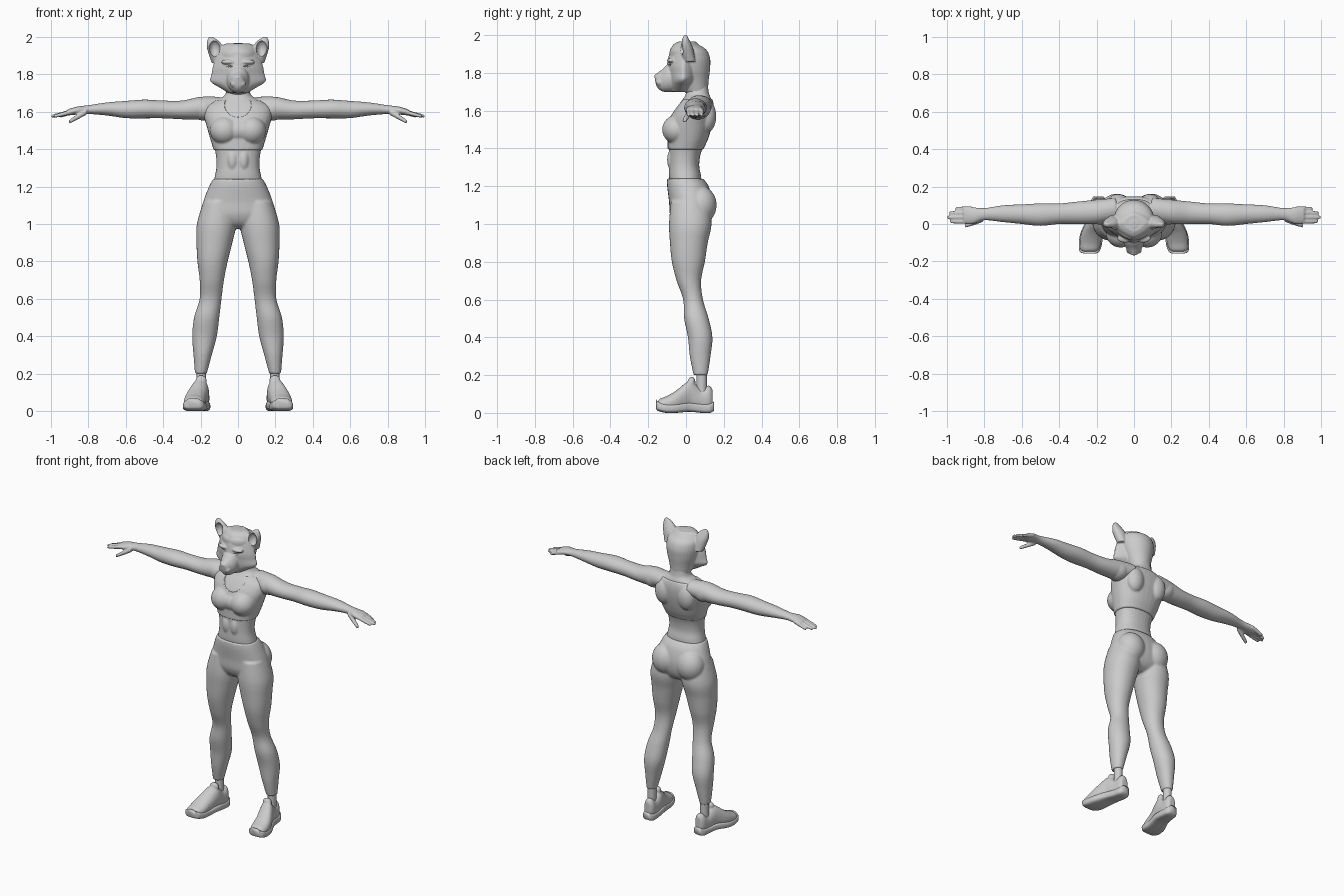
import bpy, bmesh
from math import cos, sin, pi, copysign
from mathutils import Vector, Matrix

default_cube = bpy.data.objects.get("Cube")
if default_cube:
    bpy.data.objects.remove(default_cube)

grey = bpy.data.materials.new("plain_grey")
grey.use_nodes = True
grey.diffuse_color = (0.6, 0.6, 0.6, 1)
grey.node_tree.nodes["Principled BSDF"].inputs["Base Color"].default_value = grey.diffuse_color


# Sections across each axis; without an inner edge they are centred on the body
def level(z, front, back, outer, inner=None):
    return Vector((z, -outer if inner is None else inner, outer, front, back))


def arm_slice(x, front, back, bottom, top):
    return Vector((x, front, back, bottom, top))


def length_slice(y, bottom, top, outer, inner=None):
    return Vector((y, -outer if inner is None else inner, outer, bottom, top))


def grow(section, amount):
    return section + Vector((0, -amount, amount, -amount, amount))


def spline(rows, steps=5):
    """Smooth in-between sections through the given ones."""
    ends = [rows[0]] + rows + [rows[-1]]
    smooth = []
    for a, b, c, d in zip(ends, ends[1:], ends[2:], ends[3:]):
        for k in range(steps):
            t = k / steps
            smooth.append(b + (c - a) * (t / 2) + (a * 2 - b * 5 + c * 4 - d) * (t * t / 2)
                          + (b * 3 - a - c * 3 + d) * (t ** 3 / 2))
    return smooth + [rows[-1]]


def loft(bm, rows, axis="z", power=2.0, pair=False, sides=32):
    """Skin rounded sections along an axis, mirrored when paired."""
    for side in ((1, -1) if pair else (1,)):
        rings = []
        for t, u_min, u_max, v_min, v_max in spline(rows):
            ring = []
            for i in range(sides):
                c, s = cos(2 * pi * i / sides), sin(2 * pi * i / sides)
                u = (u_min + u_max) / 2 + (u_max - u_min) / 2 * copysign(abs(c) ** (2 / power), c)
                v = (v_min + v_max) / 2 + (v_max - v_min) / 2 * copysign(abs(s) ** (2 / power), s)
                x, y, z = {"x": (t, u, v), "y": (u, t, v), "z": (u, v, t)}[axis]
                ring.append(bm.verts.new((x * side, y, z)))
            rings.append(ring)
        for low, high in zip(rings, rings[1:]):
            for i in range(sides):
                j = (i + 1) % sides
                bm.faces.new((low[i], low[j], high[j], high[i]))
        bm.faces.new(rings[0])
        bm.faces.new(rings[-1])


def ball(bm, centre, radii, pair=True):
    """Ellipsoid, mirrored when paired."""
    for side in ((1, -1) if pair else (1,)):
        place = Matrix.Translation((centre[0] * side, centre[1], centre[2]))
        bmesh.ops.create_uvsphere(bm, u_segments=32, v_segments=20, radius=1,
                                  matrix=place @ Matrix.Diagonal((*radii, 1)))


def finish(name, bm, voxel=0, smooth=3, cutter=None):
    """Make the object and fuse its pieces into one smooth skin."""
    bmesh.ops.recalc_face_normals(bm, faces=bm.faces)
    for face in bm.faces:
        face.smooth = True
    mesh = bpy.data.meshes.new(name)
    bm.to_mesh(mesh)
    bm.free()
    mesh.materials.append(grey)
    obj = bpy.data.objects.new(name, mesh)
    bpy.context.collection.objects.link(obj)
    if voxel:
        fuse = obj.modifiers.new("fuse", "REMESH")
        fuse.mode = "VOXEL"
        fuse.voxel_size = voxel
        fuse.use_smooth_shade = True
        soften = obj.modifiers.new("soften", "SMOOTH")
        soften.iterations = smooth
    if cutter:
        cut = obj.modifiers.new("cut", "BOOLEAN")
        cut.operation = "DIFFERENCE"
        cut.solver = "EXACT"
        cut.object = cutter
        cutter.hide_render = True
        cutter.hide_viewport = True
    return obj


# Skin: torso and neck
torso = [level(z=1.18, front=-.08, back=.08, outer=.14),
         level(z=1.25, front=-.09, back=.08, outer=.125),
         level(z=1.31, front=-.09, back=.07, outer=.115),
         level(z=1.38, front=-.09, back=.08, outer=.12),
         level(z=1.45, front=-.09, back=.11, outer=.14),
         level(z=1.52, front=-.09, back=.13, outer=.16),
         level(z=1.58, front=-.07, back=.14, outer=.175),
         level(z=1.63, front=-.04, back=.14, outer=.165),
         level(z=1.67, front=-.01, back=.13, outer=.1),
         level(z=1.7, front=0, back=.12, outer=.065),
         level(z=1.8, front=0, back=.11, outer=.055)]
bm = bmesh.new()
loft(bm, torso, power=2.3)
ball(bm, centre=(.03, -.07, 1.34), radii=(.03, .03, .06))

# Skin: arms, shoulders and palms
arm = [arm_slice(x=.1, front=.02, back=.14, bottom=1.58, top=1.68),
       arm_slice(x=.2, front=0, back=.13, bottom=1.56, top=1.68),
       arm_slice(x=.3, front=0, back=.12, bottom=1.56, top=1.66),
       arm_slice(x=.4, front=0, back=.11, bottom=1.565, top=1.66),
       arm_slice(x=.5, front=-.01, back=.11, bottom=1.565, top=1.665),
       arm_slice(x=.6, front=0, back=.105, bottom=1.566, top=1.658),
       arm_slice(x=.7, front=.01, back=.1, bottom=1.58, top=1.65),
       arm_slice(x=.8, front=.02, back=.085, bottom=1.588, top=1.635),
       arm_slice(x=.86, front=0, back=.09, bottom=1.585, top=1.628),
       arm_slice(x=.91, front=0, back=.094, bottom=1.58, top=1.613)]
loft(bm, arm, axis="x", pair=True)
ball(bm, centre=(.185, .065, 1.615), radii=(.07, .068, .062))


# Skin: fingers and thumb, each narrowing and drooping towards the tip
def finger(root, tip, thickness):
    rows = []
    for along, width in ((0, 1), (.5, .9), (.92, .7), (1, .3)):
        x, y, z = Vector(root).lerp(Vector(tip), along)
        r = thickness * width
        rows.append(arm_slice(x, front=y - r, back=y + r, bottom=z - r, top=z + r))
    loft(bm, rows, axis="x", pair=True, sides=16)


for number, reach in enumerate((.985, 1, .988, .955)):
    y = .013 + .023 * number
    finger(root=(.87, y, 1.605), tip=(reach, y, 1.575), thickness=.013)
finger(root=(.81, .025, 1.6), tip=(.905, -.01, 1.545), thickness=.016)
finish("skin", bm, voxel=.006, smooth=2)

# Cropped top: the chest sections grown outwards, with a scooped neckline
scoop = bmesh.new()
ball(scoop, centre=(0, -.09, 1.66), radii=(.085, .13, .09), pair=False)
neckline = finish("neckline_cutter", scoop)
bm = bmesh.new()
loft(bm, [grow(row, .007) for row in spline(torso) if 1.39 < row[0] < 1.665], power=2.3)
ball(bm, centre=(.072, -.05, 1.5), radii=(.078, .076, .076))
ball(bm, centre=(0, -.045, 1.5), radii=(.1, .068, .065), pair=False)
ball(bm, centre=(.085, .11, 1.57), radii=(.06, .05, .085))
finish("cropped_top", bm, voxel=.006, cutter=neckline)

# Leggings: hips, seat and legs
bm = bmesh.new()
hips = [level(z=1.24, front=-.1, back=.09, outer=.134),
        level(z=1.2, front=-.1, back=.12, outer=.155),
        level(z=1.12, front=-.09, back=.14, outer=.186),
        level(z=1.05, front=-.085, back=.135, outer=.2),
        level(z=1, front=-.06, back=.11, outer=.15),
        level(z=.975, front=-.02, back=.07, outer=.06)]
loft(bm, hips, power=2.2)
ball(bm, centre=(.092, .078, 1.1), radii=(.09, .084, .1))
leg = [level(z=1.12, front=-.08, back=.12, outer=.185, inner=.02),
       level(z=1, front=-.09, back=.135, outer=.22, inner=.01),
       level(z=.9, front=-.085, back=.115, outer=.222, inner=.03),
       level(z=.8, front=-.075, back=.1, outer=.217, inner=.055),
       level(z=.7, front=-.05, back=.08, outer=.205, inner=.075),
       level(z=.6, front=-.015, back=.09, outer=.205, inner=.088),
       level(z=.5, front=-.01, back=.12, outer=.235, inner=.1),
       level(z=.4, front=.01, back=.14, outer=.245, inner=.113),
       level(z=.3, front=.02, back=.13, outer=.238, inner=.14),
       level(z=.2, front=.04, back=.115, outer=.23, inner=.167)]
loft(bm, leg, power=2.1, pair=True)
finish("leggings", bm, voxel=.007, smooth=4)

# Ankles
bm = bmesh.new()
loft(bm, [level(z, front=.055, back=.11, outer=.222, inner=.17) for z in (.08, .25)], pair=True)
finish("ankles", bm)

# Shoe uppers with a tongue
bm = bmesh.new()
shoe = [length_slice(y=-.15, bottom=.025, top=.055, outer=.265, inner=.21),
        length_slice(y=-.14, bottom=.015, top=.074, outer=.285, inner=.19),
        length_slice(y=-.1, bottom=.005, top=.09, outer=.29, inner=.176),
        length_slice(y=-.05, bottom=.005, top=.12, outer=.282, inner=.17),
        length_slice(y=0, bottom=.01, top=.16, outer=.26, inner=.16),
        length_slice(y=.03, bottom=.01, top=.17, outer=.246, inner=.155),
        length_slice(y=.08, bottom=.005, top=.13, outer=.232, inner=.153),
        length_slice(y=.12, bottom=.005, top=.145, outer=.225, inner=.155),
        length_slice(y=.14, bottom=.015, top=.125, outer=.212, inner=.168)]
loft(bm, shoe, axis="y", power=2.2, pair=True)
ball(bm, centre=(.197, .03, .165), radii=(.03, .02, .027))
finish("shoe_uppers", bm, voxel=.006)

# Soles: the shoe outline grown into a slab, lengthened at both ends
bm = bmesh.new()
sole = [length_slice(y * 1.05, bottom - .005, bottom + .045, outer + .005, inner - .005)
        for y, inner, outer, bottom, top in shoe]
loft(bm, sole, axis="y", power=3.5, pair=True)
finish("shoe_soles", bm)

# Feline head: skull
hollow = bmesh.new()
ball(hollow, centre=(.126, -.034, 1.938), radii=(.03, .038, .045))
ball(hollow, centre=(.055, -.1, 1.842), radii=(.027, .02, .008))
hollows = finish("ear_and_eye_cutter", hollow)
bm = bmesh.new()
skull = [level(z=1.69, front=0, back=.115, outer=.06),
         level(z=1.76, front=-.04, back=.12, outer=.08),
         level(z=1.82, front=-.07, back=.127, outer=.1),
         level(z=1.88, front=-.085, back=.127, outer=.108),
         level(z=1.93, front=-.08, back=.1, outer=.095),
         level(z=1.968, front=-.02, back=.02, outer=.02)]
loft(bm, skull)

# Pointed cheek ruff and face
face = [level(z=1.7, front=-.085, back=.03, outer=.05),
        level(z=1.73, front=-.09, back=.045, outer=.1),
        level(z=1.762, front=-.09, back=.06, outer=.148),
        level(z=1.8, front=-.096, back=.07, outer=.142),
        level(z=1.85, front=-.1, back=.075, outer=.132),
        level(z=1.94, front=-.075, back=.07, outer=.1),
        level(z=1.966, front=-.04, back=.05, outer=.06)]
loft(bm, face, power=1.45)

# Muzzle, nose, lips and brows
muzzle = [length_slice(y=-.165, bottom=1.768, top=1.786, outer=.012),
          length_slice(y=-.155, bottom=1.728, top=1.797, outer=.028),
          length_slice(y=-.13, bottom=1.704, top=1.815, outer=.042),
          length_slice(y=-.1, bottom=1.698, top=1.842, outer=.056),
          length_slice(y=-.05, bottom=1.7, top=1.86, outer=.065)]
loft(bm, muzzle, axis="y")
ball(bm, centre=(0, -.157, 1.783), radii=(.02, .011, .011), pair=False)
ball(bm, centre=(.02, -.138, 1.75), radii=(.022, .022, .02))
ball(bm, centre=(.048, -.076, 1.866), radii=(.042, .024, .014))

# Ears, hollowed in front
ear = [level(z=1.86, front=-.01, back=.05, outer=.14, inner=.085),
       level(z=1.92, front=-.03, back=.04, outer=.16, inner=.073),
       level(z=1.95, front=-.03, back=.03, outer=.167, inner=.08),
       level(z=1.98, front=-.02, back=.015, outer=.165, inner=.105),
       level(z=2, front=-.01, back=.005, outer=.155, inner=.135)]
loft(bm, ear, pair=True)
finish("head", bm, voxel=.0045, smooth=2, cutter=hollows)
